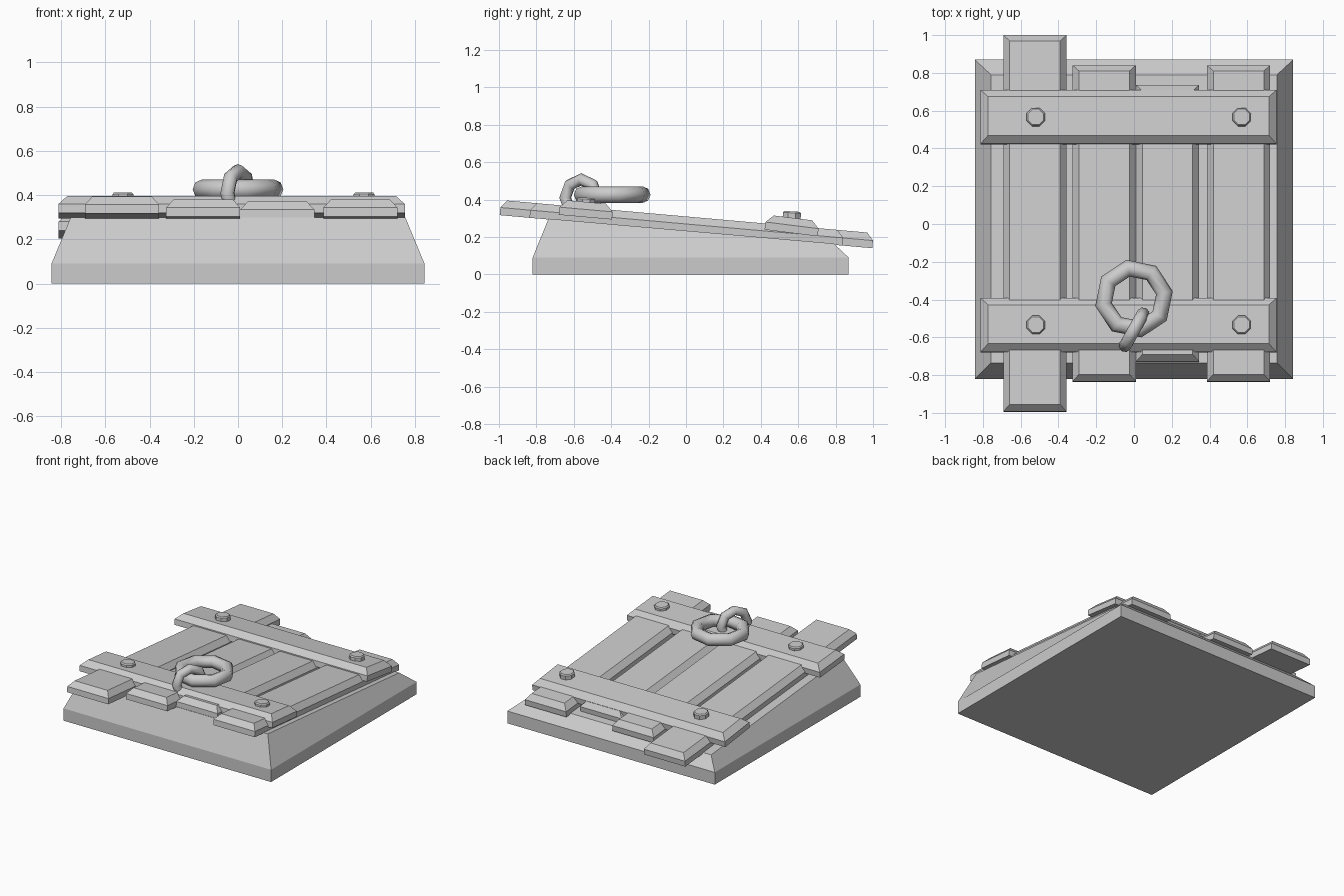
import bpy, bmesh, math
from mathutils import Vector

if "Cube" in bpy.data.objects:
    bpy.data.objects.remove(bpy.data.objects["Cube"])

SLOPE = 0.0887          # lid drop per unit of y
TILT = -math.atan(SLOPE)
LID_Z = 0.2285          # lid underside height at y = 0


def loft(name, rings, loc=(0, 0, 0), tilt=0):
    """Closed solid from stacked rings of points, bottom to top."""
    bm = bmesh.new()
    loops = [[bm.verts.new(Vector(p)) for p in ring] for ring in rings]
    n = len(loops[0])
    for a, b in zip(loops, loops[1:]):
        for i in range(n):
            j = (i + 1) % n
            bm.faces.new((a[i], a[j], b[j], b[i]))
    bm.faces.new(loops[0][::-1])
    bm.faces.new(loops[-1])
    bmesh.ops.recalc_face_normals(bm, faces=bm.faces)
    me = bpy.data.meshes.new(name)
    bm.to_mesh(me)
    bm.free()
    ob = bpy.data.objects.new(name, me)
    bpy.context.collection.objects.link(ob)
    ob.location = loc
    ob.rotation_euler.x = tilt
    return ob


def rect(x, y0, y1, z0, z1):
    return [(-x, y0, z0), (x, y0, z0), (x, y1, z1), (-x, y1, z1)]


def board(name, x0, x1, y0, y1, lift, inset, tilt=TILT):
    """Board lying on the slope with a chamfered upper half."""
    w, d, yc = (x1 - x0) / 2, (y1 - y0) / 2, (y0 + y1) / 2
    rings = [rect(w, -d, d, 0, 0), rect(w, -d, d, 0.041, 0.041),
             rect(w - inset, inset - d, d - inset, 0.081, 0.081)]
    return loft(name, rings, ((x0 + x1) / 2, yc, LID_Z - SLOPE * yc + lift), tilt)


def ring(name, major, minor, loc, rot):
    bpy.ops.mesh.primitive_torus_add(major_segments=8, minor_segments=8, major_radius=major,
                                     minor_radius=minor, location=loc, rotation=rot)
    ob = bpy.context.object
    ob.name = name
    bpy.ops.object.shade_smooth_by_angle(angle=math.radians(60))


# sloped base block
loft("base", [rect(0.843, -0.82, 0.87, 0, 0), rect(0.843, -0.82, 0.87, 0.09, 0.09),
              rect(0.757, -0.735, 0.79, 0.298, 0.165)])

# four lid planks of differing length
for i, (x0, half) in enumerate([(-0.692, 1.0), (-0.325, 0.84), (0.01, 0.735), (0.386, 0.84)]):
    board(f"plank_{i + 1}", x0, x0 + 0.335, -half, half, 0, 0.034)

# cross beams and their octagonal bolts
for label, yc, lift, tilt, top in [("front", -0.538, 0.030, TILT, 0.41),
                                   ("back", 0.562, 0.043, TILT * 1.4, 0.337)]:
    board(f"{label}_beam", -0.812, 0.754, yc - 0.143, yc + 0.143, lift, 0.04, tilt)
    for side, x in (("left", -0.52), ("right", 0.57)):
        rings = [[(r * math.cos(k * math.pi / 4 + 0.39), r * math.sin(k * math.pi / 4 + 0.39), z)
                  for k in range(8)] for r, z in ((0.052, -0.05), (0.052, -0.008), (0.045, 0))]
        loft(f"{label}_{side}_bolt", rings, (x, yc + 0.005, top), TILT * 0.7)

# pull ring and the staple ring holding it
ring("pull_ring", 0.164, 0.045, (0, -0.395, 0.426), (0, 0, math.radians(11)))
ring("staple_ring", 0.098, 0.033, (0, -0.56, 0.41), (math.radians(29), math.pi / 2, 0))
